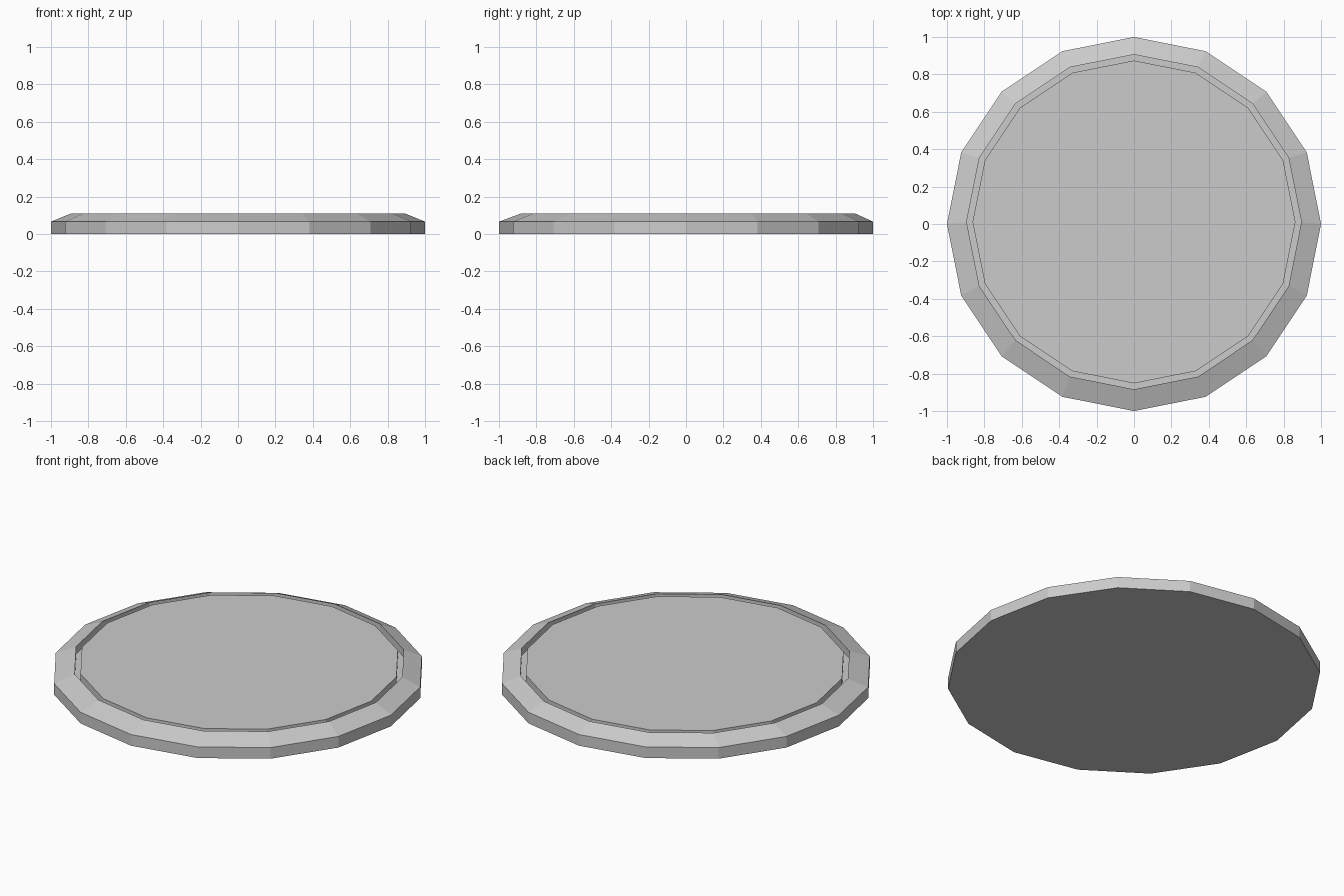
import bpy, bmesh, math

if "Cube" in bpy.data.objects:
    bpy.data.objects.remove(bpy.data.objects["Cube"])

SIDES = 16

def lathe(name, profile):
    """Flat-faced 16-sided solid; profile entries are (radius, z, y offset), end rings are capped."""
    bm = bmesh.new()
    rings = []
    for r, z, oy in profile:
        rings.append([bm.verts.new((r * math.cos(2 * math.pi * i / SIDES),
                                    r * math.sin(2 * math.pi * i / SIDES) + oy, z))
                      for i in range(SIDES)])
    for a, b in zip(rings, rings[1:]):
        for i in range(SIDES):
            j = (i + 1) % SIDES
            bm.faces.new((a[i], a[j], b[j], b[i]))
    bm.faces.new(rings[0][::-1])
    bm.faces.new(rings[-1])
    bmesh.ops.recalc_face_normals(bm, faces=bm.faces)
    mesh = bpy.data.meshes.new(name)
    bm.to_mesh(mesh)
    bm.free()
    obj = bpy.data.objects.new(name, mesh)
    bpy.context.collection.objects.link(obj)
    return obj

OFF = 0.011  # the inner outlines sit slightly towards the back

# base disc: outer wall, sloped rim, narrow groove, raised centre plate
lathe("plate_with_grooved_rim", [
    (1.0, 0.0, 0.0),
    (1.0, 0.066, 0.0),
    (0.895, 0.109, OFF),
    (0.895, 0.066, OFF),
    (0.863, 0.066, OFF),
    (0.863, 0.108, OFF),
])
